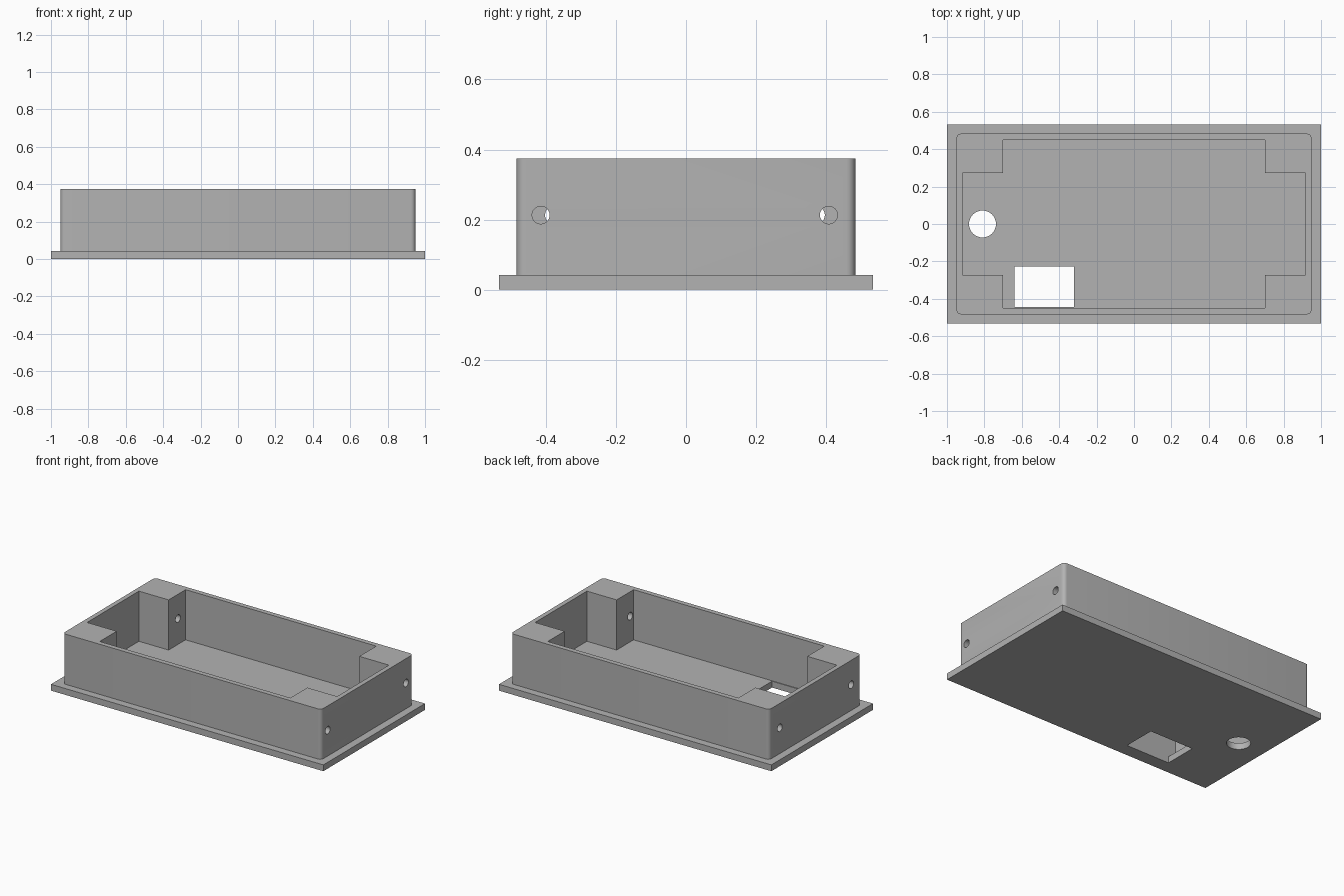
import bpy
import bmesh
from math import pi
from mathutils import Matrix

cube = bpy.data.objects.get("Cube")
if cube:
    bpy.data.objects.remove(cube, do_unlink=True)

grey = bpy.data.materials.new("plain grey")
grey.use_nodes = True
GREY = (0.45, 0.45, 0.45, 1)
grey.diffuse_color = GREY
grey.node_tree.nodes["Principled BSDF"].inputs["Base Color"].default_value = GREY


def add_object(name, bm):
    bmesh.ops.recalc_face_normals(bm, faces=bm.faces)
    mesh = bpy.data.meshes.new(name)
    bm.to_mesh(mesh)
    bm.free()
    mesh.materials.append(grey)
    obj = bpy.data.objects.new(name, mesh)
    bpy.context.collection.objects.link(obj)
    return obj


def prism(name, outline, z0, z1, corner=0):
    """Upright prism over an outline, with optional rounded upright edges."""
    bm = bmesh.new()
    face = bm.faces.new([bm.verts.new((x, y, z0)) for x, y in outline])
    top = bmesh.ops.extrude_face_region(bm, geom=[face])["geom"]
    moved = [g for g in top if isinstance(g, bmesh.types.BMVert)]
    bmesh.ops.translate(bm, verts=moved, vec=(0, 0, z1 - z0))
    if corner:
        upright = [e for e in bm.edges if abs(e.verts[0].co.z - e.verts[1].co.z) > 0.01]
        bmesh.ops.bevel(bm, geom=upright, offset=corner, segments=6, profile=0.5, affect='EDGES')
    return add_object(name, bm)


def rectangle(x0, x1, y0, y1):
    return [(x0, y0), (x1, y0), (x1, y1), (x0, y1)]


def cylinder(name, radius, length, centre, along_x=False):
    bm = bmesh.new()
    turn = Matrix.Rotation(pi / 2, 4, 'Y') if along_x else Matrix()
    bmesh.ops.create_cone(bm, cap_ends=True, segments=48, radius1=radius, radius2=radius,
                          depth=length, matrix=Matrix.Translation(centre) @ turn)
    return add_object(name, bm)


def combine(target, tool, operation):
    """Apply a boolean and discard the tool."""
    mod = target.modifiers.new(tool.name, 'BOOLEAN')
    mod.operation, mod.object, mod.solver = operation, tool, 'EXACT'
    bpy.context.view_layer.objects.active = target
    bpy.ops.object.modifier_apply(modifier=mod.name)
    bpy.data.objects.remove(tool, do_unlink=True)


PLATE_TOP, RIM = 0.042, 0.375

# Flanged base plate and raised housing
enclosure = prism("enclosure", rectangle(-1, 1, -0.533, 0.533), 0, PLATE_TOP)
housing = prism("housing", rectangle(-0.949, 0.949, -0.483, 0.483), 0.02, RIM, corner=0.025)
combine(enclosure, housing, 'UNION')

# Cavity that leaves a solid block in each corner
ax, bx, ay, by = 0.918, 0.70, 0.45, 0.272
quarter = [(ax, by), (bx, by), (bx, ay)]
cross = (quarter + [(-x, y) for x, y in reversed(quarter)]
         + [(-x, -y) for x, y in quarter] + [(x, -y) for x, y in reversed(quarter)])
combine(enclosure, prism("cavity", cross, PLATE_TOP, 0.5), 'DIFFERENCE')

# Display window and round opening in the plate
window = prism("window", rectangle(-0.64, -0.32, -0.445, -0.226), -0.1, 0.1)
combine(enclosure, window, 'DIFFERENCE')
combine(enclosure, cylinder("round_opening", 0.072, 0.2, (-0.81, 0, 0)), 'DIFFERENCE')

# Screw holes through the corner blocks, slightly closer together on the right end
for x, y in ((0.83, 0.407), (0.83, -0.414), (-0.83, 0.371), (-0.83, -0.377)):
    combine(enclosure, cylinder("screw_hole", 0.025, 0.3, (x, y, 0.213), True), 'DIFFERENCE')

bpy.ops.object.select_all(action='DESELECT')
enclosure.select_set(True)
bpy.context.view_layer.objects.active = enclosure
bpy.ops.object.shade_smooth_by_angle(angle=pi / 6)
